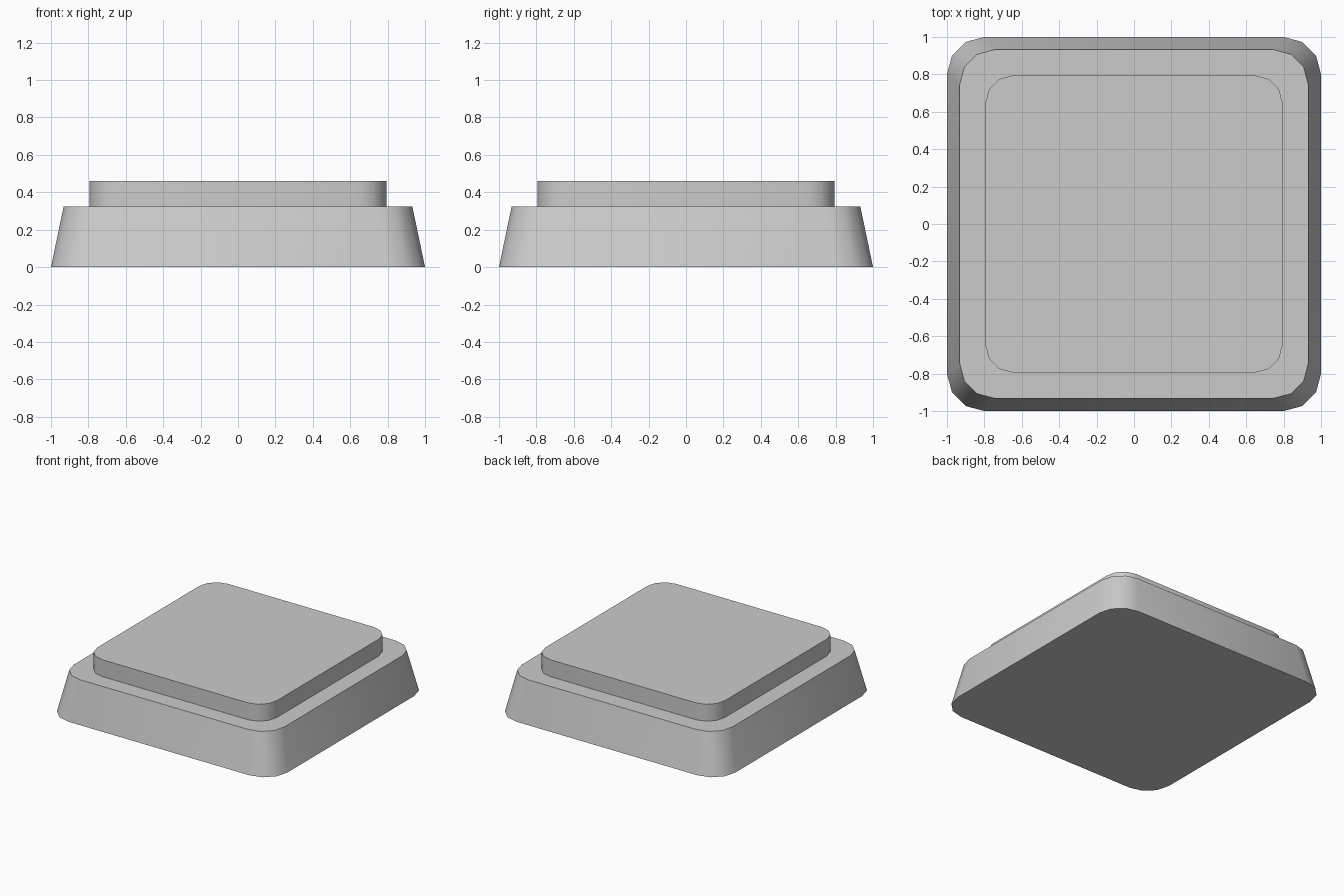
import bpy, bmesh
from math import sin, cos, pi

if "Cube" in bpy.data.objects:
    bpy.data.objects.remove(bpy.data.objects["Cube"])


def rounded_square(half, radius, segments=3):
    """Outline points of a square with rounded corners, counter-clockwise."""
    c = half - radius
    pts = []
    for k, (sx, sy) in enumerate([(1, 1), (-1, 1), (-1, -1), (1, -1)]):
        for i in range(segments + 1):
            a = k * pi / 2 + i * pi / 2 / segments
            pts.append((sx * c + radius * cos(a), sy * c + radius * sin(a)))
    return pts


def slab(name, z0, z1, half, radius, top_scale=1.0):
    """Solid rounded slab, optionally tapered towards the top."""
    outline = rounded_square(half, radius)
    bm = bmesh.new()
    low = [bm.verts.new((x, y, z0)) for x, y in outline]
    high = [bm.verts.new((x * top_scale, y * top_scale, z1)) for x, y in outline]
    n = len(outline)
    for i in range(n):
        j = (i + 1) % n
        bm.faces.new((low[i], low[j], high[j], high[i]))
    bm.faces.new(high)
    bm.faces.new(low[::-1])
    mesh = bpy.data.meshes.new(name)
    bm.to_mesh(mesh)
    bm.free()
    ob = bpy.data.objects.new(name, mesh)
    bpy.context.collection.objects.link(ob)
    # Smooth rounded corners, crisp rims
    bpy.ops.object.select_all(action='DESELECT')
    ob.select_set(True)
    bpy.context.view_layer.objects.active = ob
    bpy.ops.object.shade_smooth_by_angle(angle=0.56)
    return ob


# Tapered base block
slab("base", 0.0, 0.325, 1.0, 0.2, top_scale=0.932)
# Straight-sided raised plate on top
slab("top_plate", 0.325, 0.46, 0.795, 0.15)
